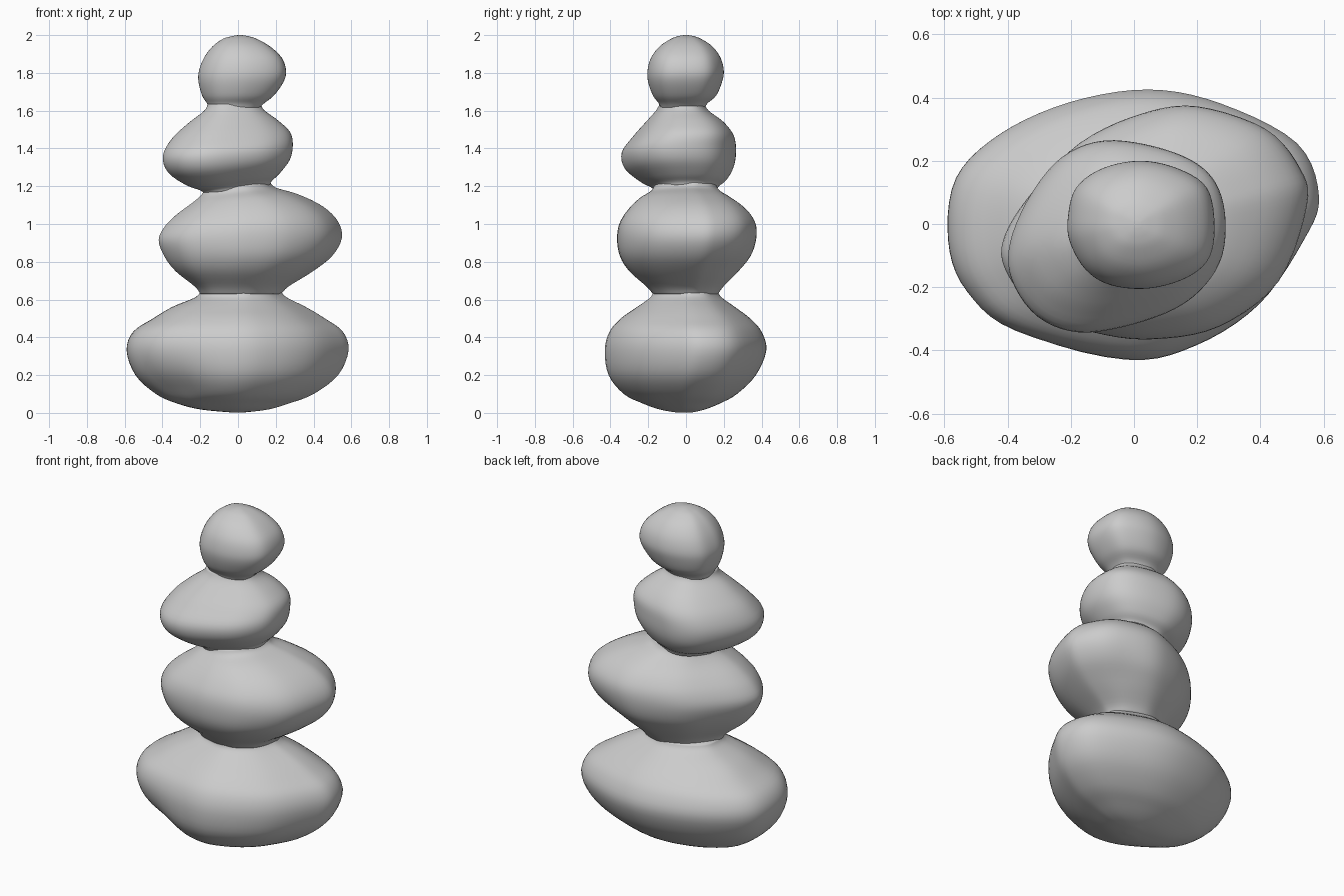
import bpy, math
from mathutils import Vector


def spline(pts, steps, closed):
    """Catmull-Rom through tuples of any size."""
    n, out = len(pts), []
    get = (lambda i: pts[i % n]) if closed else (lambda i: pts[max(0, min(n - 1, i))])
    for i in range(n if closed else n - 1):
        p = [get(i + k) for k in (-1, 0, 1, 2)]
        for s in range(steps):
            t = s / steps
            out.append(tuple(0.5 * (2 * b + (c - a) * t + (2 * a - 5 * b + 4 * c - d) * t * t
                                    + (3 * b - a - 3 * c + d) * t ** 3) for a, b, c, d in zip(*p)))
    if not closed:
        out.append(tuple(pts[-1]))
    return out


def stone(name, plan, levels, tilt=lambda t: 0, dents=()):
    """Loft a plan outline through levels of (z, x min, x max, y min, y max)."""
    ring = spline(plan, 5, True)
    xs, ys = [p[0] for p in ring], [p[1] for p in ring]
    ring = [((x - min(xs)) / (max(xs) - min(xs)), (y - min(ys)) / (max(ys) - min(ys))) for x, y in ring]
    rows = spline(levels, 4, False)
    z0, z1 = levels[0][0], levels[-1][0]
    verts, n = [], len(ring)
    for z, xa, xb, ya, yb in rows:
        for u, v in ring:
            p = Vector((xa + u * (xb - xa), ya + v * (yb - ya), z))
            p.z += tilt((z - z0) / (z1 - z0)) * p.x
            for c, radius, depth in dents:
                w = depth * math.exp(-((p - Vector(c)).length / radius) ** 2)
                p -= Vector((p.x, p.y, 0)).normalized() * w
            verts.append(p)
    faces = [(r * n + i, r * n + (i + 1) % n, (r + 1) * n + (i + 1) % n, (r + 1) * n + i)
             for r in range(len(rows) - 1) for i in range(n)]
    faces += [tuple(reversed(range(n))), tuple(range(len(verts) - n, len(verts)))]
    me = bpy.data.meshes.new(name)
    me.from_pydata(verts, [], faces)
    me.polygons.foreach_set("use_smooth", [True] * len(faces))
    ob = bpy.data.objects.new(name, me)
    bpy.context.collection.objects.link(ob)
    return ob


# Bottom stone, with a hollow at its lower front left
stone("bottom_stone",
      [(.59, .09), (.52, .26), (.28, .385), (.05, .43), (-.2, .39), (-.42, .29), (-.56, .15),
       (-.585, -.05), (-.53, -.21), (-.38, -.34), (-.02, -.425), (.2, -.38), (.4, -.25), (.54, -.05)],
      [(.002, -.03, .03, -.05, .03), (.018, -.2, .16, -.14, .1), (.05, -.33, .27, -.23, .18),
       (.1, -.44, .4, -.33, .27), (.2, -.545, .53, -.41, .37), (.33, -.59, .585, -.43, .425),
       (.43, -.555, .555, -.405, .4), (.5, -.45, .46, -.345, .34), (.56, -.35, .36, -.26, .26),
       (.61, -.23, .26, -.19, .19), (.64, -.2, .23, -.175, .17)],
      dents=[((-.36, -.27, .12), .17, .07)])

# Second stone, top leaning with the one above
stone("second_stone",
      [(.55, .06), (.53, .18), (.42, .31), (.2, .38), (.02, .355), (-.17, .265), (-.32, .11),
       (-.41, -.03), (-.41, -.14), (-.3, -.28), (-.12, -.345), (.06, -.365), (.27, -.325), (.46, -.18)],
      [(.63, -.2, .23, -.175, .17), (.67, -.23, .27, -.21, .2), (.75, -.33, .4, -.3, .28),
       (.83, -.39, .5, -.35, .345), (.92, -.42, .55, -.365, .373), (1.0, -.385, .53, -.353, .368),
       (1.07, -.32, .45, -.31, .32), (1.13, -.245, .32, -.25, .24), (1.17, -.2, .2, -.19, .18),
       (1.2, -.18, .17, -.17, .16)],
      tilt=lambda t: .14 * t ** 4, dents=[((.36, .3, .74), .16, .03)])

# Third stone, tilted to the left
stone("third_stone",
      [(.29, -.02), (.27, .11), (.2, .195), (.07, .25), (-.09, .27), (-.22, .22), (-.32, .1),
       (-.385, -.05), (-.38, -.17), (-.3, -.285), (-.17, -.335), (0, -.31), (.16, -.245), (.26, -.14)],
      [(1.185, -.18, .17, -.17, .165), (1.205, -.2, .18, -.185, .175), (1.24, -.275, .22, -.245, .215),
       (1.31, -.37, .273, -.325, .253), (1.39, -.398, .29, -.34, .265), (1.47, -.35, .277, -.28, .253),
       (1.54, -.265, .215, -.215, .2), (1.6, -.18, .14, -.16, .12), (1.635, -.16, .12, -.14, .1)],
      tilt=lambda t: .14 * (1 - t))

# Top stone
stone("top_stone",
      [(.255, .01), (.23, .12), (.14, .18), (.02, .205), (-.1, .18), (-.18, .12), (-.205, .03),
       (-.2, -.05), (-.15, -.14), (-.07, -.19), (.05, -.2), (.17, -.165), (.24, -.1)],
      [(1.615, -.155, .115, -.135, .1), (1.64, -.165, .14, -.145, .115), (1.68, -.19, .19, -.175, .16),
       (1.75, -.209, .24, -.2, .19), (1.81, -.207, .255, -.204, .2), (1.88, -.18, .232, -.185, .183),
       (1.94, -.135, .17, -.14, .14), (1.98, -.08, .1, -.08, .08), (1.995, -.03, .05, -.04, .04),
       (2.0, 0, .02, -.01, .01)])
